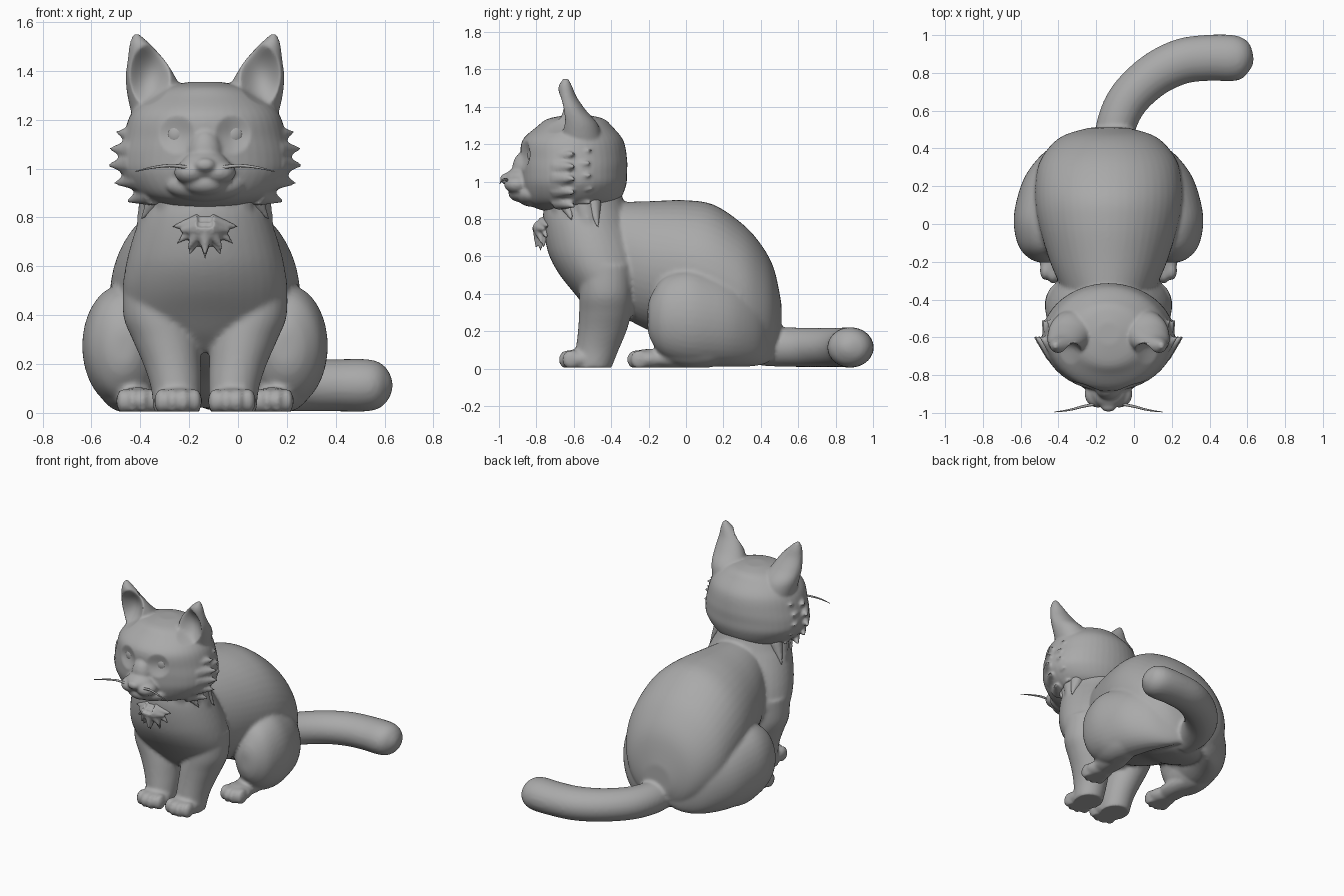
import bpy, bmesh, math
from mathutils import Vector, Matrix

if "Cube" in bpy.data.objects:
    bpy.data.objects.remove(bpy.data.objects["Cube"], do_unlink=True)

MID = -0.135          # symmetry plane of the animal (the tail swings to one side)
SIDES = (-1, 1)

grey = bpy.data.materials.new("plain_grey")
grey.use_nodes = True
COLOUR = (0.4, 0.4, 0.4, 1)
grey.diffuse_color = COLOUR
grey.node_tree.nodes["Principled BSDF"].inputs["Base Color"].default_value = COLOUR


def resample(stations, steps=5):
    """Catmull-Rom smoothing of a list of loft stations."""
    out = []
    last = len(stations) - 1
    for i in range(last):
        a, b, c, d = (stations[min(max(k, 0), last)] for k in (i - 1, i, i + 1, i + 2))
        for s in range(steps):
            t = s / steps
            out.append([0.5 * (2 * q + (r - p) * t + (2 * p - 5 * q + 4 * r - w) * t * t
                               + (3 * q - p - 3 * r + w) * t ** 3)
                        for p, q, r, w in zip(a, b, c, d)])
    return out + [list(stations[-1])]


def loft(bm, stations, axis, n=28):
    """Elliptic rings (x, y, z, radius_u, radius_v) skinned along Z, Y or a flat path."""
    st = resample(stations)
    rings = []
    for i, (x, y, z, ru, rv) in enumerate(st):
        u, v = Vector((1, 0, 0)), Vector((0, 0, 1))
        if axis == "Z":
            v = Vector((0, 1, 0))
        elif axis == "PATH":
            p, q = st[max(i - 1, 0)], st[min(i + 1, len(st) - 1)]
            u = Vector((q[1] - p[1], p[0] - q[0], 0)).normalized()
        c = Vector((x, y, z))
        angles = [math.tau * k / n for k in range(n)]
        rings.append([bm.verts.new(c + u * ru * math.cos(a) + v * rv * math.sin(a)) for a in angles])
    faces = [bm.faces.new(rings[0]), bm.faces.new(rings[-1])]
    for r, s in zip(rings, rings[1:]):
        for k in range(n):
            faces.append(bm.faces.new((r[k], r[(k + 1) % n], s[(k + 1) % n], s[k])))
    bmesh.ops.recalc_face_normals(bm, faces=faces)


def ball(bm, centre, radii):
    m = Matrix.Translation(centre) @ Matrix.Diagonal((*radii, 1))
    bmesh.ops.create_uvsphere(bm, u_segments=32, v_segments=20, radius=1, matrix=m)


def spike(bm, base, tip, r):
    base, tip = Vector(base), Vector(tip)
    d = tip - base
    m = Matrix.Translation((base + tip) / 2) @ d.to_track_quat("Z", "Y").to_matrix().to_4x4()
    bmesh.ops.create_cone(bm, cap_ends=True, segments=10, radius1=r, radius2=r * 0.05,
                          depth=d.length, matrix=m)


def dent(me, centre, radii, depth):
    """Press front-facing skin backwards inside an ellipsoid."""
    normals = [v.normal.copy() for v in me.vertices]
    for v, nrm in zip(me.vertices, normals):
        q = sum(((a - b) / r) ** 2 for a, b, r in zip(v.co, centre, radii))
        if q < 1 and nrm.y < 0.1:
            v.co.y += depth * (1 - q) ** 1.2


def finish(name, bm, voxel=0, rounds=4):
    """Make the object; with a voxel size, fuse the overlapping pieces into one skin."""
    me = bpy.data.meshes.new(name)
    bm.to_mesh(me)
    bm.free()
    ob = bpy.data.objects.new(name, me)
    bpy.context.collection.objects.link(ob)
    if voxel:
        rm = ob.modifiers.new("fuse", "REMESH")
        rm.mode, rm.voxel_size = "VOXEL", voxel
        sm = ob.modifiers.new("soften", "SMOOTH")
        sm.factor, sm.iterations = 0.5, rounds
        bpy.context.view_layer.update()
        fused = bpy.data.meshes.new_from_object(ob.evaluated_get(bpy.context.evaluated_depsgraph_get()))
        ob.modifiers.clear()
        ob.data = fused
        fused.name = name
    for v in ob.data.vertices:
        v.co.z = max(v.co.z, 0.005)
    ob.data.materials.clear()
    ob.data.materials.append(grey)
    ob.data.shade_smooth()
    ob.location.x = MID
    return ob


def paw(bm, x, y, w):
    ball(bm, (x, y, 0.05), (w, 0.11, 0.055))
    for k in (-1.5, -0.5, 0.5, 1.5):
        ball(bm, (x + k * w * 0.45, y - 0.075 + 0.018 * abs(k), 0.048), (w * 0.3, 0.05, 0.052))


# Torso, chest and tail
bm = bmesh.new()
loft(bm, [(0, -.36, .59, .24, .3), (0, -.2, .55, .31, .345), (0, 0, .52, .37, .38),
          (0, .15, .47, .39, .405), (0, .3, .4, .375, .375), (0, .4, .345, .32, .32),
          (0, .47, .3, .235, .235), (0, .51, .25, .1, .1)], "Y", 48)
loft(bm, [(0, -.39, .25, .14, .07), (0, -.41, .32, .24, .12), (0, -.43, .4, .31, .165),
          (0, -.44, .5, .335, .235), (0, -.47, .6, .325, .26), (0, -.5, .7, .3, .255),
          (0, -.53, .8, .265, .235), (0, -.54, .86, .235, .22), (0, -.55, .95, .2, .2)], "Z", 40)
loft(bm, [(.03, .4, .115, .1, .1), (.04, .52, .115, .105, .105), (.105, .66, .113, .11, .105),
          (.235, .785, .113, .115, .105), (.385, .86, .113, .12, .107), (.535, .88, .113, .122, .107),
          (.66, .878, .113, .122, .107), (.72, .877, .113, .1, .09), (.755, .875, .113, .055, .05),
          (.768, .875, .113, .01, .01)], "PATH")
# Ridges of fur on the chest, sinking into it at their lower ends
for k in range(-4, 5):
    s, c = math.sin(k * 0.36), math.cos(k * 0.36)
    low = 0.54 + 0.07 * (k % 2)
    spike(bm, (.2 * s, -.53 - .18 * c, .92), (.3 * s, -.44 - .24 * c, low), 0.07)
for s in SIDES:
    # Front legs
    loft(bm, [(s * .115, -.5, 0, .095, .1), (s * .118, -.475, .1, .103, .115),
              (s * .135, -.448, .2, .118, .13), (s * .162, -.432, .3, .135, .14),
              (s * .2, -.43, .4, .135, .14), (s * .235, -.43, .55, .1, .13)], "Z")
    paw(bm, s * .11, -.565, .1)
    # Haunches tapering into the rump, and hind feet
    loft(bm, [(s * .33, -.205, .27, .03, .06), (s * .335, -.185, .27, .08, .125),
              (s * .335, -.12, .275, .14, .21), (s * .335, 0, .275, .167, .25),
              (s * .31, .12, .262, .178, .25), (s * .27, .26, .24, .168, .23),
              (s * .2, .38, .215, .14, .2), (s * .12, .45, .2, .1, .16),
              (s * .05, .49, .2, .05, .1)], "Y", 36)
    ball(bm, (s * .315, .06, .135), (.13, .23, .135))
    ball(bm, (s * .28, -.06, .055), (.085, .2, .055))
    paw(bm, s * .275, -.2, .09)
finish("body", bm, 0.0125)

# Head with muzzle, cheek tufts and ears
bm = bmesh.new()
loft(bm, [(0, -.6, .83, .1, .1), (0, -.61, .86, .2, .2), (0, -.605, .9, .285, .25),
          (0, -.6, .98, .345, .28), (0, -.6, 1.05, .35, .285), (0, -.6, 1.12, .335, .285),
          (0, -.605, 1.22, .305, .27), (0, -.595, 1.295, .235, .2), (0, -.59, 1.335, .16, .15),
          (0, -.58, 1.355, .06, .06)], "Z", 48)
ball(bm, (0, -.865, 1.06), (.07, .065, .1))
ball(bm, (0, -.88, 1.01), (.1, .095, .065))
ball(bm, (0, -.885, .94), (.09, .065, .05))
ball(bm, (0, -.82, .93), (.16, .09, .065))
ball(bm, (0, -.966, 1.015), (.042, .028, .028))
for s in SIDES:
    ball(bm, (s * .058, -.9, .985), (.068, .072, .05))
    for z, reach in ((.89, .325), (.95, .375), (1.01, .4), (1.065, .395), (1.12, .37)):
        lift = (z - 1) * .25
        spike(bm, (s * (reach - .11), -.68, z + .01), (s * reach, -.59, z + lift), .055)
        spike(bm, (s * (reach - .1), -.62, z + .02), (s * (reach - .045), -.5, z + .02 + lift), .045)
    loft(bm, [(s * .18, -.56, 1.18, .11, .12), (s * .202, -.578, 1.3, .116, .11),
              (s * .224, -.612, 1.38, .1, .078), (s * .243, -.635, 1.45, .073, .052),
              (s * .267, -.645, 1.51, .041, .036), (s * .281, -.643, 1.55, .012, .014)], "Z")
head = finish("head", bm, 0.0095, 3)
for s in SIDES:
    dent(head.data, (s * .115, -.86, 1.14), (.075, .12, .08), .024)
    dent(head.data, (s * .226, -.68, 1.38), (.085, .13, .13), .08)

# Eyes, set into the sockets
bm = bmesh.new()
for s in SIDES:
    ball(bm, (s * .115, -.806, 1.14), (.05, .042, .055))
finish("eyes", bm)

# Chest tuft: two layers of plump pointed locks fanning downward
bm = bmesh.new()
ball(bm, (0, -.735, .745), (.085, .055, .07))
for layer, (count, length) in enumerate(((7, .15), (5, .115))):
    for k in range(count):
        a = math.radians(-175 + 170 * k / (count - 1))
        dx, dz = math.cos(a), math.sin(a)
        y = -.76 - .022 * layer
        z = .775 - .02 * layer
        spike(bm, (dx * .025, y, z), (dx * length * .92, y - .02 + .04 * abs(dx), z + dz * length), .042)
finish("chest_tuft", bm, 0.007, 2)

# Ruff: locks sweeping out from the sides of the neck
bm = bmesh.new()
for s in SIDES:
    for k in range(3):
        spike(bm, (s * (.19 + .01 * k), -.64 + .07 * k, .89),
              (s * (.262 + .01 * k), -.61 + .07 * k, .79 - .02 * k), .05)
finish("neck_ruff", bm, 0.009, 3)

# Whiskers
bm = bmesh.new()
for s in SIDES:
    loft(bm, [(s * .05, -.95, 1.0, .008, .008), (s * .13, -.965, 1.012, .007, .007),
              (s * .21, -.985, 1.005, .005, .005), (s * .285, -.995, .988, .002, .002)], "PATH", 8)
finish("whiskers", bm)
